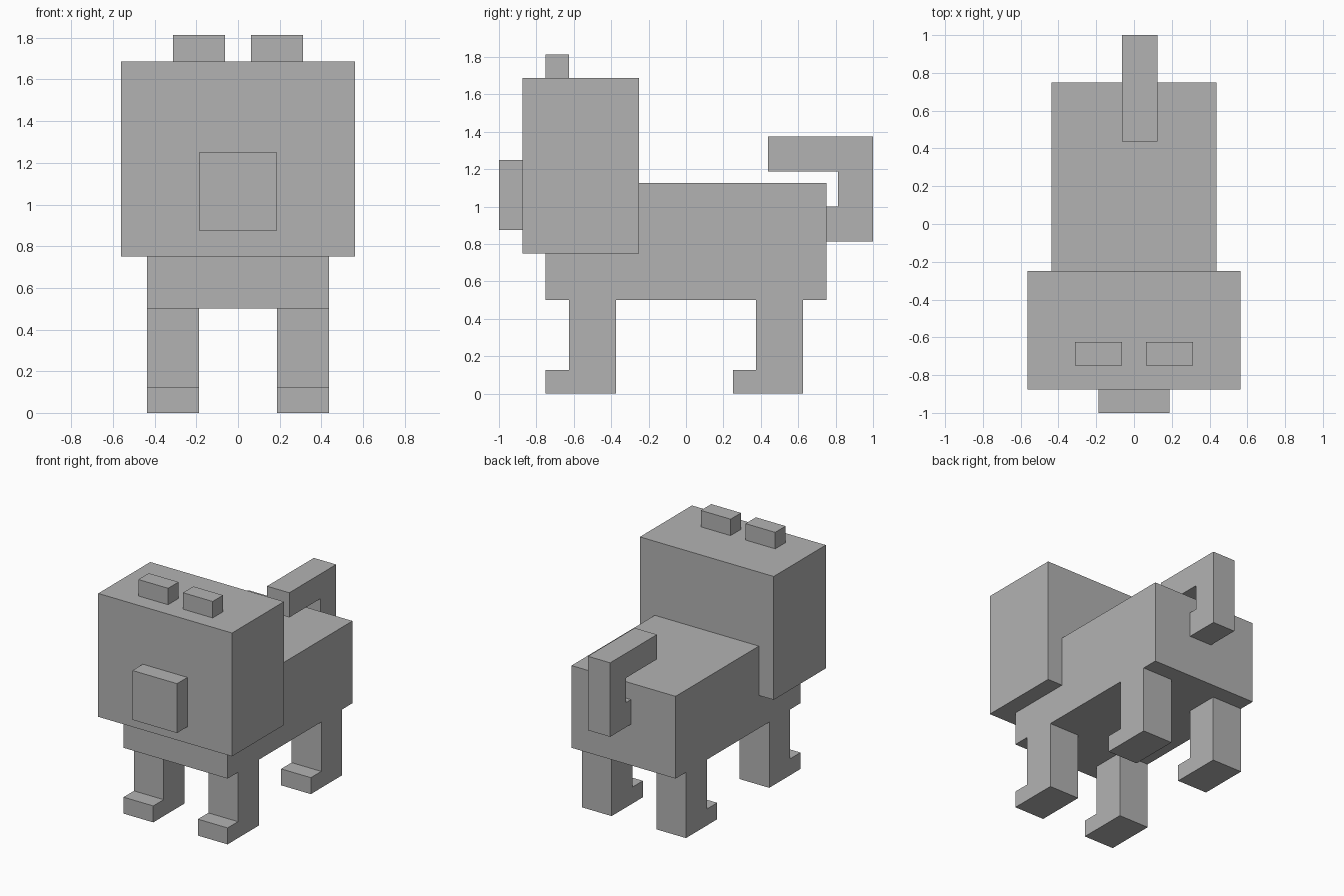
import bpy
import bmesh

U = 1 / 16  # the model is laid out on a sixteenth grid

default = bpy.data.objects.get("Cube")
if default:
    bpy.data.objects.remove(default, do_unlink=True)

grey = bpy.data.materials.new("plain grey")
grey.use_nodes = True
COLOUR = (0.45, 0.45, 0.45, 1)
grey.diffuse_color = COLOUR
grey.node_tree.nodes["Principled BSDF"].inputs["Base Color"].default_value = COLOUR


def extrude(name, x0, x1, profile):
    """Extrude a (y, z) side profile from x0 to x1, all in grid units."""
    bm = bmesh.new()
    side = bm.faces.new([bm.verts.new((x0 * U, y * U, z * U)) for y, z in profile])
    result = bmesh.ops.extrude_face_region(bm, geom=[side], use_keep_orig=True)
    moved = [v for v in result["geom"] if isinstance(v, bmesh.types.BMVert)]
    bmesh.ops.translate(bm, verts=moved, vec=((x1 - x0) * U, 0, 0))
    bmesh.ops.recalc_face_normals(bm, faces=bm.faces)
    mesh = bpy.data.meshes.new(name)
    bm.to_mesh(mesh)
    bm.free()
    mesh.materials.append(grey)
    obj = bpy.data.objects.new(name, mesh)
    bpy.context.collection.objects.link(obj)
    return obj


def box(name, x0, x1, y0, y1, z0, z1):
    return extrude(name, x0, x1, [(y0, z0), (y1, z0), (y1, z1), (y0, z1)])


# Trunk and head
box("body", -7, 7, -12, 12, 8, 18)
box("head", -9, 9, -14, -4, 12, 27)
box("snout", -3, 3, -16, -14, 14, 20)

# Paired ears and legs; each leg has a foot reaching forward
for side, s in (("left", 1), ("right", -1)):
    inner, outer = sorted((s * 1, s * 5))
    box(side + "_ear", inner, outer, -12, -10, 27, 29)
    inner, outer = sorted((s * 3, s * 7))
    for place, y in (("front", -10), ("back", 6)):
        extrude(f"{place}_{side}_leg", inner, outer,
                [(y - 2, 0), (y + 4, 0), (y + 4, 8), (y, 8), (y, 2), (y - 2, 2)])

# Tail hooks up from the rump and curls forward over the back
extrude("tail", -1, 2, [(12, 13), (16, 13), (16, 22), (7, 22),
                        (7, 19), (13, 19), (13, 16), (12, 16)])
